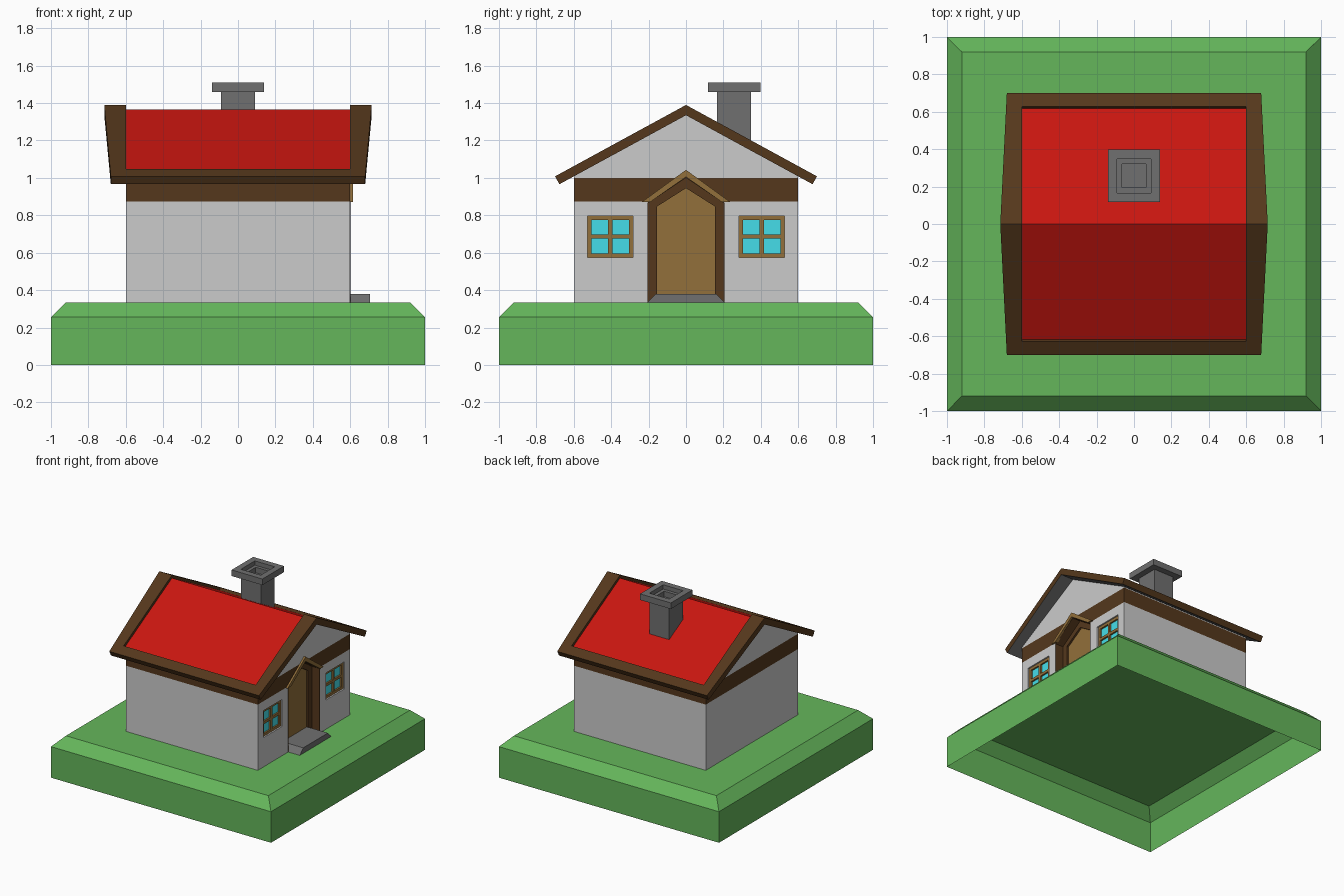
import bpy, bmesh
from mathutils import Vector

if "Cube" in bpy.data.objects:
    bpy.data.objects.remove(bpy.data.objects["Cube"])


def material(name, r, g, b):
    m = bpy.data.materials.new(name)
    m.diffuse_color = (r, g, b, 1)
    m.use_nodes = True
    m.node_tree.nodes["Principled BSDF"].inputs["Base Color"].default_value = m.diffuse_color
    return m


GREEN = material("grass", 0.13, 0.47, 0.105)
WALL = material("plaster", 0.51, 0.51, 0.51)
STONE = material("stone", 0.16, 0.16, 0.16)
DARK = material("dark_wood", 0.09, 0.039, 0.0115)
LIGHT = material("light_wood", 0.29, 0.16, 0.043)
RED = material("roof_red", 0.58, 0.008, 0.005)
CYAN = material("glass", 0.06, 0.73, 0.82)


def finish(name, bm, *mats):
    bmesh.ops.recalc_face_normals(bm, faces=bm.faces)
    me = bpy.data.meshes.new(name)
    bm.to_mesh(me)
    bm.free()
    for m in mats:
        me.materials.append(m)
    ob = bpy.data.objects.new(name, me)
    bpy.context.collection.objects.link(ob)
    return ob


def solid(bm, a, b):
    """Closed prism between two matching point loops; returns the b cap."""
    va, vb = [bm.verts.new(p) for p in a], [bm.verts.new(p) for p in b]
    n = len(a)
    for i in range(n):
        j = (i + 1) % n
        bm.faces.new((va[i], va[j], vb[j], vb[i]))
    bm.faces.new(va)
    return bm.faces.new(vb)


def prism(name, pts, x0, x1, mat):
    """Extrude a (y, z) profile along x."""
    bm = bmesh.new()
    solid(bm, [(x0, y, z) for y, z in pts], [(x1, y, z) for y, z in pts])
    return finish(name, bm, mat)


def rect(y0, y1, z0, z1):
    return [(y0, z0), (y1, z0), (y1, z1), (y0, z1)]


def square_stack(name, loops, cy, mat):
    """Square rings (half size, z) joined in order, last one capped."""
    bm = bmesh.new()
    prev = None
    for r, z in loops:
        ring = [bm.verts.new((sx * r, cy + sy * r, z))
                for sx, sy in ((-1, -1), (1, -1), (1, 1), (-1, 1))]
        if prev:
            for i in range(4):
                j = (i + 1) % 4
                bm.faces.new((prev[i], prev[j], ring[j], ring[i]))
        prev = ring
    bm.faces.new(prev)
    return finish(name, bm, mat)


def arch(w, shoulder, apex):
    return [(w, 0.335), (w, shoulder), (0, apex), (-w, shoulder), (-w, 0.335)]


# Grass base, open underneath
square_stack("grass_base", [(1, 0), (1, 0.255), (0.92, 0.335)], 0, GREEN)

# House body with a flush timber band
bm = bmesh.new()
body = [(-0.6, 0.335), (0.6, 0.335), (0.6, 1.008), (0, 1.337), (-0.6, 1.008)]
solid(bm, [(-0.6, y, z) for y, z in body], [(0.6, y, z) for y, z in body])
for z in (0.875, 1.0):
    bmesh.ops.bisect_plane(bm, geom=bm.verts[:] + bm.edges[:] + bm.faces[:],
                           plane_co=(0, 0, z), plane_no=(0, 0, 1))
for f in bm.faces:
    zs = [v.co.z for v in f.verts]
    if min(zs) > 0.87 and max(zs) < 1.001:
        f.material_index = 1
house = finish("house_walls", bm, WALL, DARK)


def cut(name, pts, x0):
    c = prism(name, pts, x0, 0.7, WALL)
    c.hide_render = True
    c.hide_viewport = True
    m = house.modifiers.new(name, 'BOOLEAN')
    m.operation, m.object, m.solver = 'DIFFERENCE', c, 'EXACT'


# Roof: dark frame around a sunken red panel on each slope
SLOPE = 0.545


def roof_point(x, y, depth):
    """Point on the roof plane, sunk square to the slope (mitred at ridge)."""
    k = 0.0 if y == 0 else 0.42 * depth
    return Vector((x, y - k, 1.39 - depth - SLOPE * (y - k)))


def roof_slab(name, pts, top, bottom, mat, side):
    bm = bmesh.new()
    flip = Vector((1, side, 1))
    under = solid(bm, [roof_point(x, y, top) * flip for x, y in pts],
                  [roof_point(x, y, bottom) * flip for x, y in pts])
    under.material_index = 1
    finish(name, bm, mat, STONE)


half = [(0.6, 0.628), (0.6, 0), (0.715, 0), (0.68, 0.70)]
frame = half + [(-x, y) for x, y in reversed(half)]
panel = [(-0.6, 0), (0.6, 0), (0.6, 0.628), (-0.6, 0.628)]
for side, tag in ((-1, "front"), (1, "back")):
    roof_slab("roof_frame_" + tag, frame, 0, 0.055, DARK, side)
    roof_slab("roof_panel_" + tag, panel, 0.025, 0.053, RED, side)

# Chimney with stepped flue
square_stack("chimney", [(0.09, 1.15), (0.09, 1.46), (0.14, 1.46), (0.14, 1.51),
                         (0.09, 1.51), (0.09, 1.475), (0.063, 1.475),
                         (0.063, 1.43)], 0.257, STONE)

# Recessed door with its jamb lining, frame, hood and step
cut("door_cutter", [(y, z - 0.02 if z < 0.4 else z)
                    for y, z in arch(0.2035, 0.866, 1.002)], 0.50)
prism("door", arch(0.17, 0.855, 0.96), 0.49, 0.515, LIGHT)
prism("door_jamb", arch(0.205, 0.868, 1.005) + arch(0.202, 0.865, 1.0)[::-1],
      0.50, 0.601, DARK)
prism("door_frame", arch(0.203, 0.866, 1.002) + arch(0.155, 0.847, 0.945)[::-1],
      0.50, 0.53, DARK)
prism("door_hood", [(0.235, 0.872), (0, 1.043), (-0.235, 0.872),
                    (-0.19, 0.872), (0, 1.005), (0.19, 0.872)],
      0.59, 0.615, LIGHT)
prism("door_step", [(-0.205, 0.335), (0.205, 0.335), (0.16, 0.38), (-0.16, 0.38)],
      0.515, 0.705, STONE)

# Windows: four panes behind a frame with cross bars, set into the wall
for c, tag in ((-0.405, "left"), (0.405, "right")):
    cut("window_cutter_" + tag, rect(c - 0.122, c + 0.122, 0.575, 0.797), 0.565)
    prism("glass_" + tag, rect(c - 0.116, c + 0.116, 0.58, 0.791), 0.56, 0.575, CYAN)
    bm = bmesh.new()
    bars = [(c + s - 0.011, c + s + 0.011, 0.575, 0.797) for s in (-0.111, 0, 0.111)]
    bars += [(c - 0.122, c + 0.122, z - 0.011, z + 0.011) for z in (0.586, 0.686, 0.786)]
    for b in bars:
        solid(bm, [(0.567, y, z) for y, z in rect(*b)],
              [(0.588, y, z) for y, z in rect(*b)])
    finish("window_frame_" + tag, bm, LIGHT)
